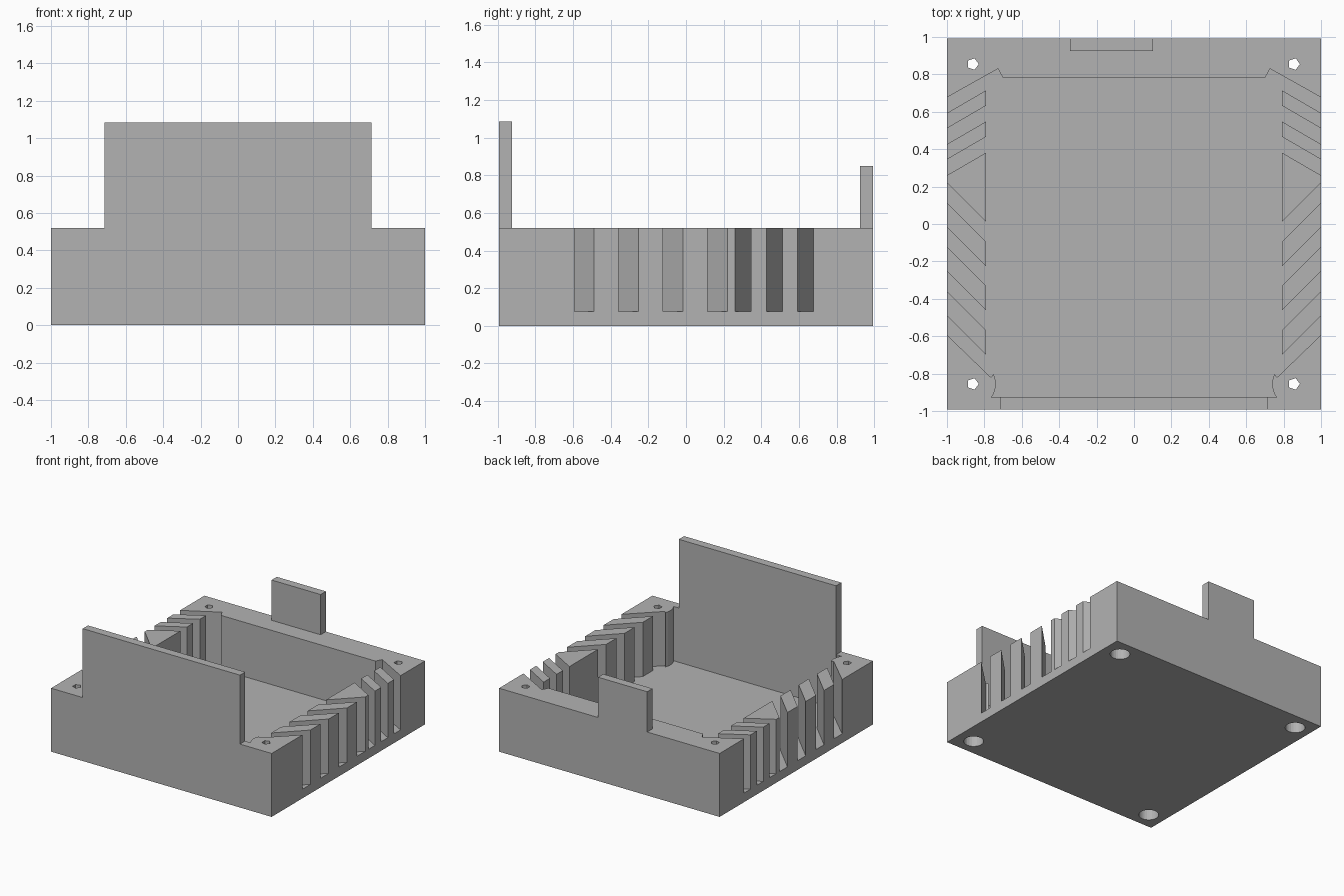
import bpy, bmesh, math

old = bpy.data.objects.get("Cube")
if old:
    bpy.data.objects.remove(old, do_unlink=True)

grey = bpy.data.materials.new("plain grey")
grey.use_nodes = True
colour = (0.45, 0.45, 0.45, 1)
grey.diffuse_color = colour
grey.node_tree.nodes["Principled BSDF"].inputs["Base Color"].default_value = colour

HALF_Y, TOP, FLOOR, WALL = 0.9925, 0.52, 0.075, 0.068


def prism(name, outline, z0, z1):
    """Extrude a flat outline between two heights."""
    bm = bmesh.new()
    face = bm.faces.new([bm.verts.new((x, y, z0)) for x, y in outline])
    out = bmesh.ops.extrude_face_region(bm, geom=[face])
    bmesh.ops.translate(bm, vec=(0, 0, z1 - z0),
                        verts=[v for v in out["geom"] if isinstance(v, bmesh.types.BMVert)])
    bmesh.ops.recalc_face_normals(bm, faces=bm.faces)
    mesh = bpy.data.meshes.new(name)
    bm.to_mesh(mesh)
    bm.free()
    mesh.materials.append(grey)
    obj = bpy.data.objects.new(name, mesh)
    bpy.context.collection.objects.link(obj)
    return obj


def rect(x0, x1, y0, y1):
    return [(x0, y0), (x1, y0), (x1, y1), (x0, y1)]


def circle(cx, cy, r, n, a0=0, a1=2 * math.pi):
    return [(cx + r * math.cos(a0 + (a1 - a0) * i / n),
             cy + r * math.sin(a0 + (a1 - a0) * i / n)) for i in range(n)]


def combine(target, tool, operation):
    """Apply a boolean and remove the helper."""
    mod = target.modifiers.new("combine", "BOOLEAN")
    mod.operation, mod.solver, mod.object = operation, "EXACT", tool
    bpy.context.view_layer.objects.active = target
    bpy.ops.object.modifier_apply(modifier=mod.name)
    bpy.data.objects.remove(tool, do_unlink=True)


# Cavity outline along one side: screw boss, then slanted vents
INNER, OUTER = 0.79, 1.05
side = circle(0.86, -0.855, 0.121, 7, math.radians(217), math.radians(146))
side += [(0.753, -0.805), (0.765, -0.82)]
for i in range(4):
    y = -0.595 + 0.2367 * i
    if i:
        side.append((INNER, y - 0.21))
    side += [(OUTER, y + 0.05), (OUTER, y + 0.155), (INNER, y - 0.105)]
for i in range(3):
    y = 0.26 + 0.1665 * i
    side += [(INNER, y + 0.122), (OUTER, y - 0.029), (OUTER, y + 0.056)]
    if i < 2:
        side.append((INNER, y + 0.207))
side += [(0.727, 0.83), (0.70, 0.78)]
outline = side + [(-x, y) for x, y in reversed(side)]

# Tray with vented side walls
tray = prism("vented_tray", rect(-1, 1, -HALF_Y, HALF_Y), 0, TOP)
combine(tray, prism("cavity", outline, FLOOR, TOP + 0.1), "DIFFERENCE")

# Upright panels on the front and back walls
combine(tray, prism("front_panel", rect(-0.713, 0.713, -HALF_Y, -HALF_Y + WALL),
                    TOP - 0.1, 1.085), "UNION")
combine(tray, prism("back_tab", rect(-0.343, 0.102, HALF_Y - WALL, HALF_Y),
                    TOP - 0.1, 0.85), "UNION")

# Corner screw holes with wide recesses underneath
for x in (-0.862, 0.855):
    for y in (-0.855, 0.855):
        combine(tray, prism("screw_hole", circle(x, y, 0.032, 5), -0.1, TOP + 0.1), "DIFFERENCE")
        combine(tray, prism("screw_recess", circle(x, y, 0.075, 24), -0.1, 0.2), "DIFFERENCE")
